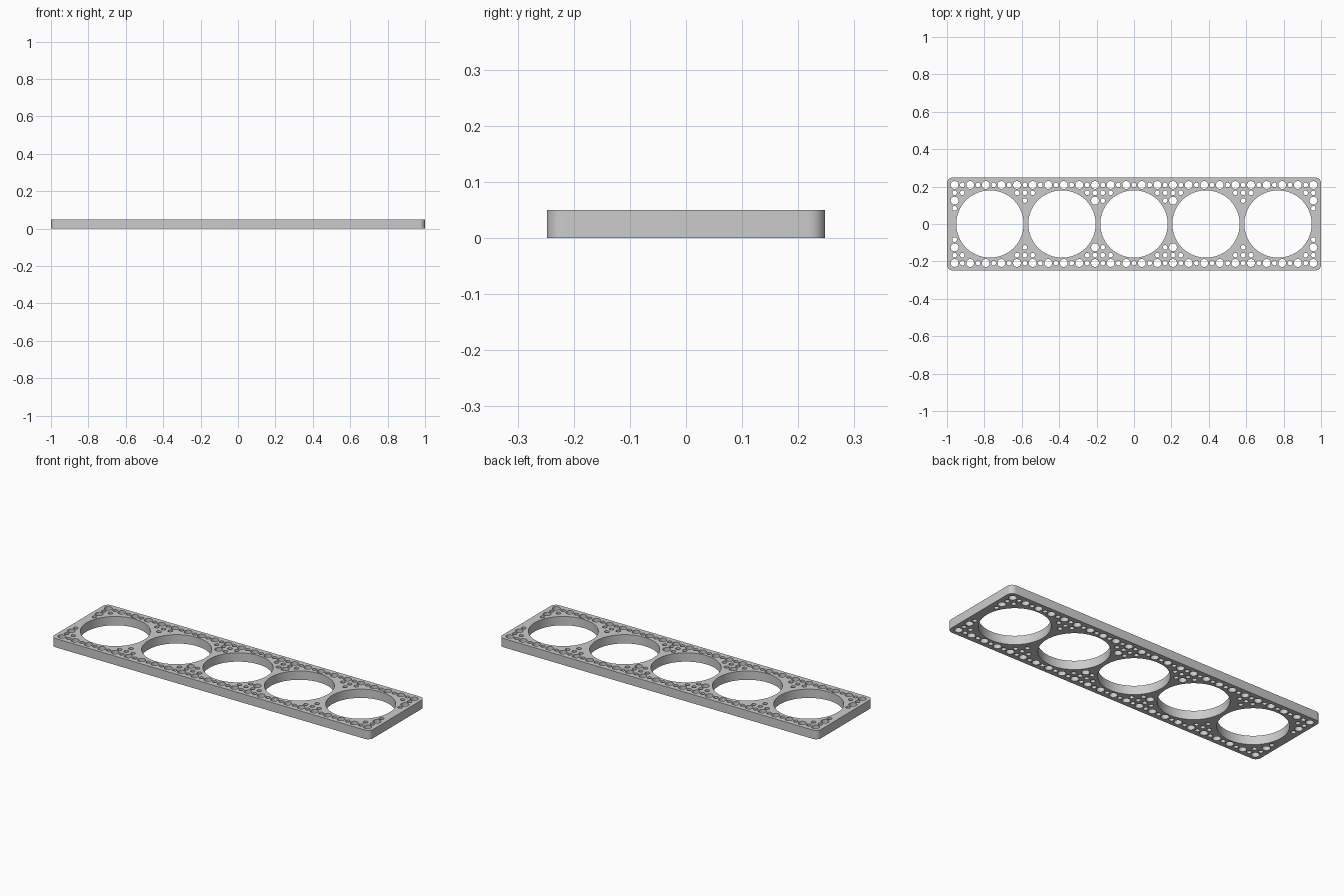
import bpy
from math import pi, cos, sin, hypot, radians

HALF_X, HALF_Y, HEIGHT, CORNER = 1.0, 0.248, 0.05, 0.03
PITCH = 0.0417                      # spacing of the peg hole grid
WELL_R, WELL_STEP = 0.18, 0.385     # five large round wells
BIG_R, SMALL_R = 0.021, 0.0125
MIN_WALL = 0.013

cube = bpy.data.objects.get("Cube")
if cube:
    bpy.data.objects.remove(cube, do_unlink=True)

grey = bpy.data.materials.new("light grey")
grey.use_nodes = True
grey.diffuse_color = (0.6, 0.6, 0.6, 1)
grey.node_tree.nodes["Principled BSDF"].inputs["Base Color"].default_value = (0.6, 0.6, 0.6, 1)

# Plate outline and holes are closed loops of one filled, extruded curve
curve = bpy.data.curves.new("rack_plate", "CURVE")
curve.dimensions = "2D"
curve.fill_mode = "BOTH"
curve.extrude = HEIGHT / 2


def arc(x, y, r, start, sweep, n):
    return [(x + r * cos(start + sweep * k / n), y + r * sin(start + sweep * k / n)) for k in range(n)]


def add_loop(points):
    spline = curve.splines.new("POLY")
    spline.points.add(len(points) - 1)
    for p, (x, y) in zip(spline.points, points):
        p.co = (x, y, 0, 1)
    spline.use_cyclic_u = True


# Rounded rectangular outline
outline = []
for q, (sx, sy) in enumerate([(1, 1), (-1, 1), (-1, -1), (1, -1)]):
    outline += arc(sx * (HALF_X - CORNER), sy * (HALF_Y - CORNER), CORNER, q * pi / 2, pi / 2 * 8 / 7, 8)
add_loop(outline)

# Large wells
wells = [k * WELL_STEP for k in range(-2, 3)]
for x in wells:
    add_loop(arc(x, 0, WELL_R, 0, 2 * pi, 96))

# Peg holes: large on odd grid points, small between, wherever the wells leave room
for j in (-5, -4, -3, -2, 2, 3, 4, 5):
    for i in range(-23, 24):
        x, y = i * PITCH, j * PITCH
        r = BIG_R if i % 2 and j % 2 else SMALL_R
        room = min(hypot(x - w, y) for w in wells) - WELL_R - r
        if abs(j) == 5 or room > MIN_WALL:
            add_loop(arc(x, y, r, 0, 2 * pi, 24))

plate = bpy.data.objects.new("rack_plate", curve)
plate.location.z = HEIGHT / 2
bpy.context.collection.objects.link(plate)
curve.materials.append(grey)

# Turn the curve into a mesh with sharp rims and smooth hole walls
bpy.ops.object.select_all(action="DESELECT")
plate.select_set(True)
bpy.context.view_layer.objects.active = plate
bpy.ops.object.convert(target="MESH")
bpy.ops.object.mode_set(mode="EDIT")
bpy.ops.mesh.select_all(action="SELECT")
bpy.ops.mesh.remove_doubles(threshold=0.0001)
bpy.ops.mesh.normals_make_consistent(inside=False)
bpy.ops.object.mode_set(mode="OBJECT")
bpy.ops.object.shade_smooth_by_angle(angle=radians(35))
